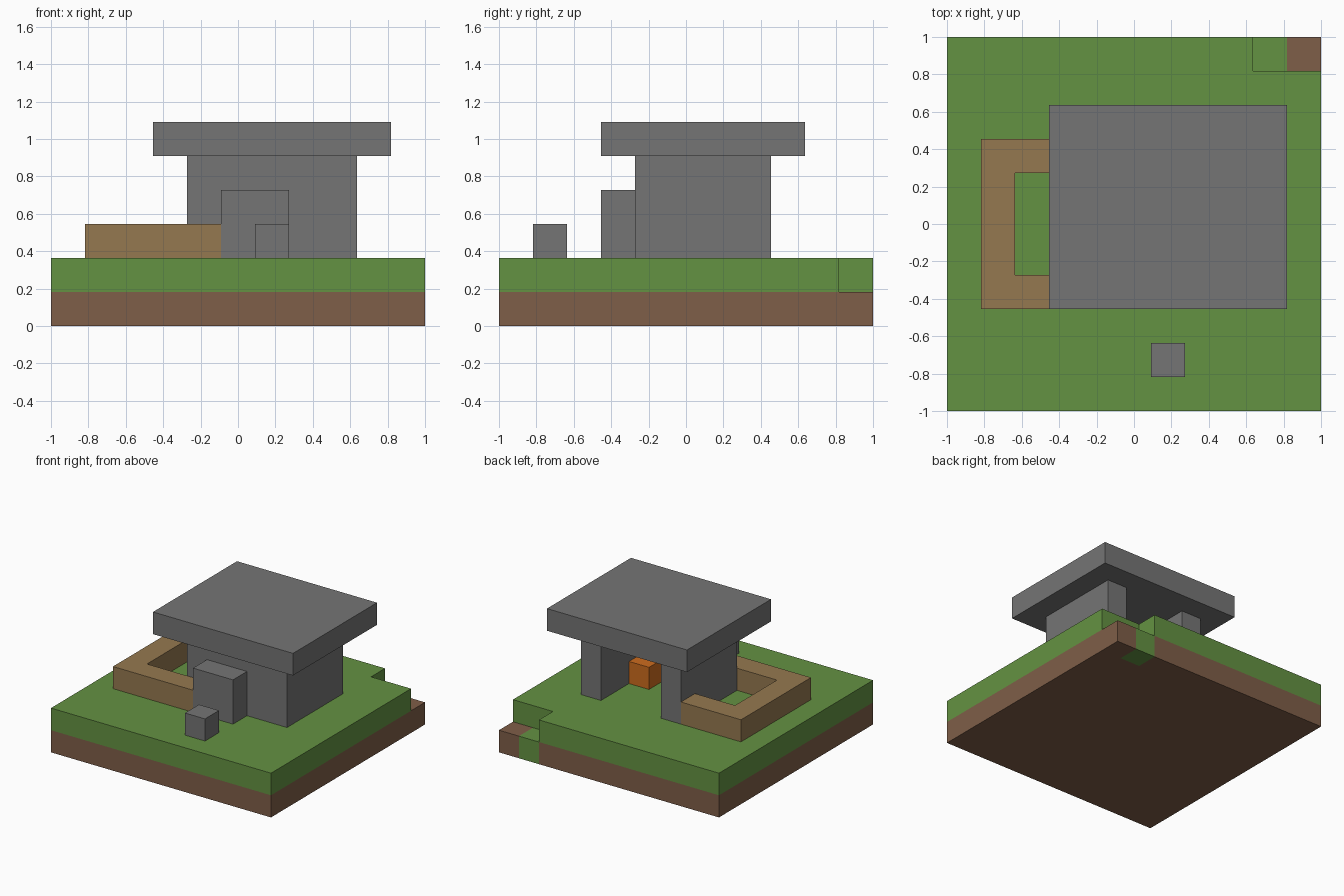
import bpy
import bmesh

cube = bpy.data.objects.get("Cube")
if cube:
    bpy.data.objects.remove(cube, do_unlink=True)

CELLS = 11            # the model sits on a grid of 11 x 11 blocks
UNIT = 2 / CELLS


def make_material(name, rgb):
    linear = [((c / 255 + 0.055) / 1.055) ** 2.4 for c in rgb] + [1]
    mat = bpy.data.materials.new(name)
    mat.use_nodes = True
    mat.diffuse_color = linear
    bsdf = next(n for n in mat.node_tree.nodes if n.type == "BSDF_PRINCIPLED")
    bsdf.inputs["Base Color"].default_value = linear
    bsdf.inputs["Roughness"].default_value = 0.9
    return mat


grass = make_material("grass_green", (100, 146, 66))
dirt = make_material("dirt_brown", (127, 94, 72))
stone = make_material("stone_grey", (117, 117, 117))
wood = make_material("wood_tan", (149, 121, 80))
fire = make_material("fire_orange", (205, 108, 30))


def prism(name, outline, bottom, top, mat):
    """Extrude a footprint given in grid blocks."""
    bm = bmesh.new()
    verts = [bm.verts.new((x * UNIT - 1, y * UNIT - 1, bottom * UNIT)) for x, y in outline]
    base = bm.faces.new(verts)
    lid = bmesh.ops.extrude_face_region(bm, geom=[base], use_keep_orig=True)
    moved = [v for v in lid["geom"] if isinstance(v, bmesh.types.BMVert)]
    bmesh.ops.translate(bm, verts=moved, vec=(0, 0, (top - bottom) * UNIT))
    bmesh.ops.recalc_face_normals(bm, faces=bm.faces)
    mesh = bpy.data.meshes.new(name)
    bm.to_mesh(mesh)
    bm.free()
    mesh.materials.append(mat)
    obj = bpy.data.objects.new(name, mesh)
    bpy.context.collection.objects.link(obj)
    return obj


def block(name, x0, x1, y0, y1, bottom, top, mat):
    return prism(name, [(x0, y0), (x1, y0), (x1, y1), (x0, y1)], bottom, top, mat)


# Ground: dirt layer, grass layer with a stepped corner, one low grass block
prism("dirt_layer", [(0, 0), (11, 0), (11, 11), (10, 11), (10, 10), (9, 10), (9, 11), (0, 11)],
      0, 1, dirt)
prism("grass_layer", [(0, 0), (11, 0), (11, 10), (9, 10), (9, 11), (0, 11)], 1, 2, grass)
block("low_grass_block", 9, 10, 10, 11, 0, 1, grass)

# House: three walls open at the back, under an overhanging flat roof
prism("house_walls", [(4, 4), (9, 4), (9, 8), (8, 8), (8, 5), (5, 5), (5, 8), (4, 8)],
      2, 5, stone)
block("flat_roof", 3, 10, 3, 9, 5, 6, stone)
block("front_buttress", 5, 7, 3, 4, 2, 4, stone)
block("hearth_fire", 7, 8, 5, 6, 2, 3, fire)

# Yard: low wooden fence on one side and a loose stone in front
prism("yard_fence", [(1, 3), (5, 3), (5, 4), (2, 4), (2, 7), (4, 7), (4, 8), (1, 8)],
      2, 3, wood)
block("loose_stone", 6, 7, 1, 2, 2, 3, stone)
